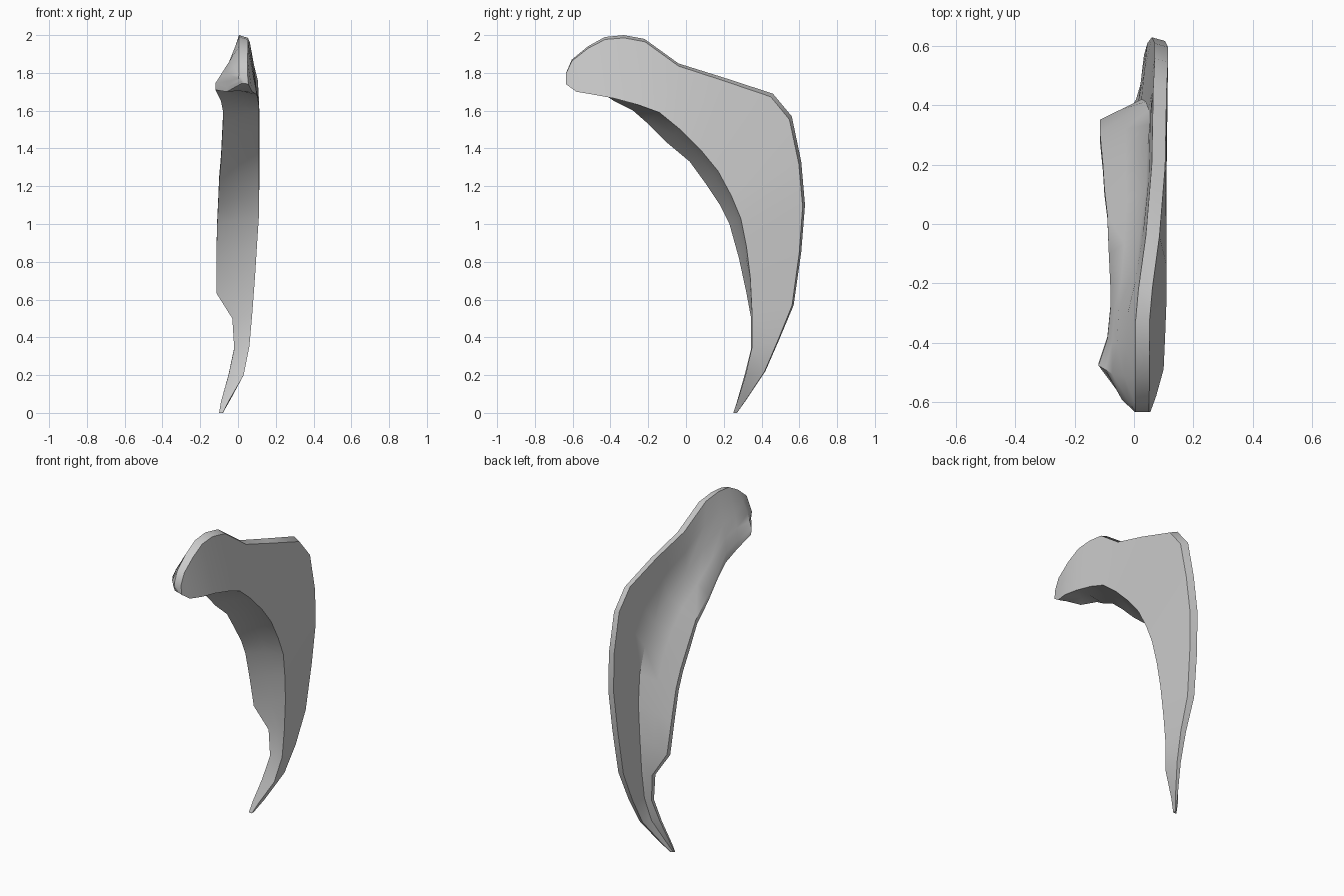
import bpy, bmesh, math
from mathutils import Vector

cube = bpy.data.objects.get("Cube")
if cube:
    bpy.data.objects.remove(cube, do_unlink=True)

bone = bpy.data.materials.new("pale grey")
bone.use_nodes = True
colour = (0.6, 0.6, 0.6, 1)
bone.diffuse_color = colour
bone.node_tree.nodes["Principled BSDF"].inputs["Base Color"].default_value = colour

# Three guide lines from the head to the lower tip, as (x, y, z)
OUTER = [(.05, -.635, 1.80), (.05, -.605, 1.87), (.05, -.52, 1.94), (.05, -.43, 1.99),
         (.05, -.33, 2.0), (.06, -.22, 1.98), (.085, -.04, 1.85), (.105, .20, 1.775),
         (.11, .46, 1.69), (.115, .56, 1.57), (.115, .61, 1.33), (.105, .63, 1.10),
         (.09, .61, .85), (.075, .57, .57), (.06, .49, .38), (.03, .42, .22),
         (-.04, .32, .07), (-.08, .27, 0)]
INNER = [(.055, -.635, 1.74), (.075, -.58, 1.70), (.10, -.49, 1.685), (.105, -.38, 1.665),
         (.11, -.25, 1.63), (.11, -.14, 1.59), (.11, -.03, 1.50), (.11, .08, 1.39),
         (.11, .17, 1.28), (.11, .24, 1.15), (.11, .29, 1.03), (.10, .32, .88),
         (.09, .34, .72), (.075, .35, .52), (.06, .35, .35), (.03, .315, .20),
         (-.045, .275, .07), (-.08, .25, 0)]
FLANGE = [(.02, -.63, 1.745), (-.06, -.54, 1.70), (-.12, -.47, 1.71), (-.09, -.38, 1.65),
          (-.08, -.28, 1.60), (-.08, -.20, 1.53), (-.085, -.10, 1.43), (-.09, .02, 1.33),
          (-.10, .10, 1.22), (-.105, .18, 1.10), (-.11, .23, 1.0), (-.115, .28, .82),
          (-.115, .32, .635), (-.03, .345, .50), (-.02, .345, .34), (-.05, .31, .20),
          (-.09, .27, .06), (-.10, .25, 0)]
HEAD_END, LAST = 5, len(OUTER) - 1


def section(i):
    """L-shaped cross-section: flat plate with a flange on its concave edge."""
    o, n, f = Vector(OUTER[i]), Vector(INNER[i]), Vector(FLANGE[i])
    taper = min(1, (LAST - i + 0.6) / 5)
    rim = o.copy()
    rim.x -= 0.045 * taper
    if i < HEAD_END:            # full, rounded head
        crotch = n.lerp(o, 0.52)
        crotch.x = f.x * 0.55 + rim.x * 0.45 - 0.01
        lip = f.lerp(o, 0.15)
        lip.x = f.x
    else:                       # plate and flange meet in a hollow
        crotch = n.lerp(o, 0.3)
        crotch.x = o.x - 0.065 * taper
        lip = f + (o - n).normalized() * 0.035 * taper
        lip.x = f.x
    mid = n.lerp(f, 0.5) + (o - n) * 0.03
    return [o.lerp(n, 0.04), rim, rim.lerp(crotch, 0.5), crotch,
            crotch.lerp(lip, 0.5), lip, f, mid, n]


# Skin the sections into one solid
bm = bmesh.new()
rings = [[bm.verts.new(p) for p in section(i)] for i in range(LAST + 1)]
for a, b in zip(rings, rings[1:]):
    for k in range(len(a)):
        j = (k + 1) % len(a)
        bm.faces.new((a[k], a[j], b[j], b[k]))
bm.faces.new(rings[0])
bm.faces.new(rings[-1])
bmesh.ops.triangulate(bm, faces=[f for f in bm.faces if len(f.verts) > 4])
bmesh.ops.recalc_face_normals(bm, faces=bm.faces)

mesh = bpy.data.meshes.new("curved_bone")
bm.to_mesh(mesh)
bm.free()
mesh.materials.append(bone)
obj = bpy.data.objects.new("curved_bone", mesh)
bpy.context.collection.objects.link(obj)

bpy.ops.object.select_all(action='DESELECT')
obj.select_set(True)
bpy.context.view_layer.objects.active = obj
bpy.ops.object.shade_smooth_by_angle(angle=math.radians(35))
